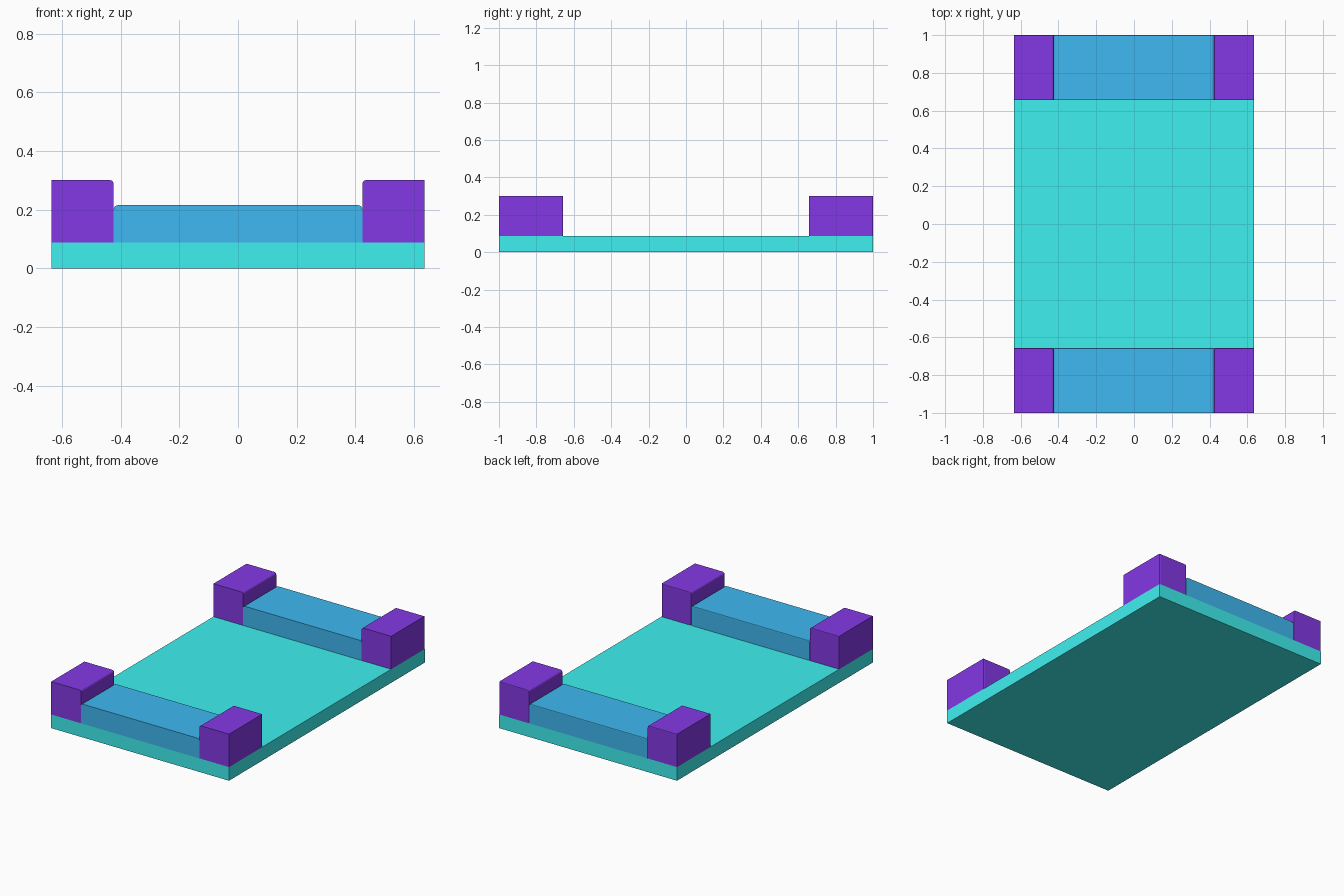
import bpy, bmesh
from math import sin, cos, pi

if "Cube" in bpy.data.objects:
    bpy.data.objects.remove(bpy.data.objects["Cube"])

HX, HY, INNER_X, INNER_Y = 0.636, 1.0, 0.424, 0.657
BASE_Z, RAIL_Z, POST_Z = 0.088, 0.215, 0.301


def material(name, color):
    m = bpy.data.materials.new(name)
    m.diffuse_color = (*color, 1)
    m.use_nodes = True
    m.node_tree.nodes["Principled BSDF"].inputs["Base Color"].default_value = m.diffuse_color
    return m


def corner(x, z, side, r=0.014, n=4):
    """Rounded top corner, listed from the side wall up to the top."""
    return [(x - side * r * (1 - cos(i * pi / 2 / n)), z - r * (1 - sin(i * pi / 2 / n)))
            for i in range(n + 1)]


def block(name, profile, y0, y1, mat, edge=0.0):
    """Extrude an x-z profile along y and soften the rim of its rear end."""
    bm = bmesh.new()
    face = bm.faces.new([bm.verts.new((x, y0, z)) for x, z in profile])
    ext = bmesh.ops.extrude_face_region(bm, geom=[face], use_keep_orig=True)
    moved = [v for v in ext["geom"] if isinstance(v, bmesh.types.BMVert)]
    bmesh.ops.translate(bm, verts=moved, vec=(0, y1 - y0, 0))
    bmesh.ops.recalc_face_normals(bm, faces=bm.faces)
    if edge:
        low = min(z for _, z in profile) + 1e-5
        rim = [e for e in bm.edges if all(v.co.y > y1 - 1e-5 for v in e.verts)
               and any(v.co.z > low for v in e.verts)]
        bmesh.ops.bevel(bm, geom=rim, offset=edge, offset_type='OFFSET',
                        segments=2, profile=0.5, affect='EDGES')
    mesh = bpy.data.meshes.new(name)
    bm.to_mesh(mesh)
    bm.free()
    obj = bpy.data.objects.new(name, mesh)
    bpy.context.collection.objects.link(obj)
    mesh.materials.append(mat)
    return obj


cyan = material("cyan", (0.05, 0.87, 0.87))
blue = material("blue", (0.05, 0.48, 0.88))
violet = material("violet", (0.23, 0.04, 0.78))

# Base slab
block("base_slab", [(-HX, 0), (HX, 0), (HX, BASE_Z), (-HX, BASE_Z)], -HY, HY, cyan)

rail = ([(-INNER_X, BASE_Z), (INNER_X, BASE_Z)] + corner(INNER_X, RAIL_Z, 1)
        + corner(-INNER_X, RAIL_Z, -1)[::-1])

# Low rail and two corner posts at each end
for end, y0, y1 in (("front", -HY, -INNER_Y), ("back", INNER_Y, HY)):
    block(end + "_rail", rail, y0, y1, blue, 0.005)
    for side, s in (("left", -1), ("right", 1)):
        post = ([(s * HX, POST_Z), (s * HX, BASE_Z), (s * INNER_X, BASE_Z)]
                + corner(s * INNER_X, POST_Z, -s))
        block(f"{end}_{side}_post", post, y0, y1, violet, 0.005)
